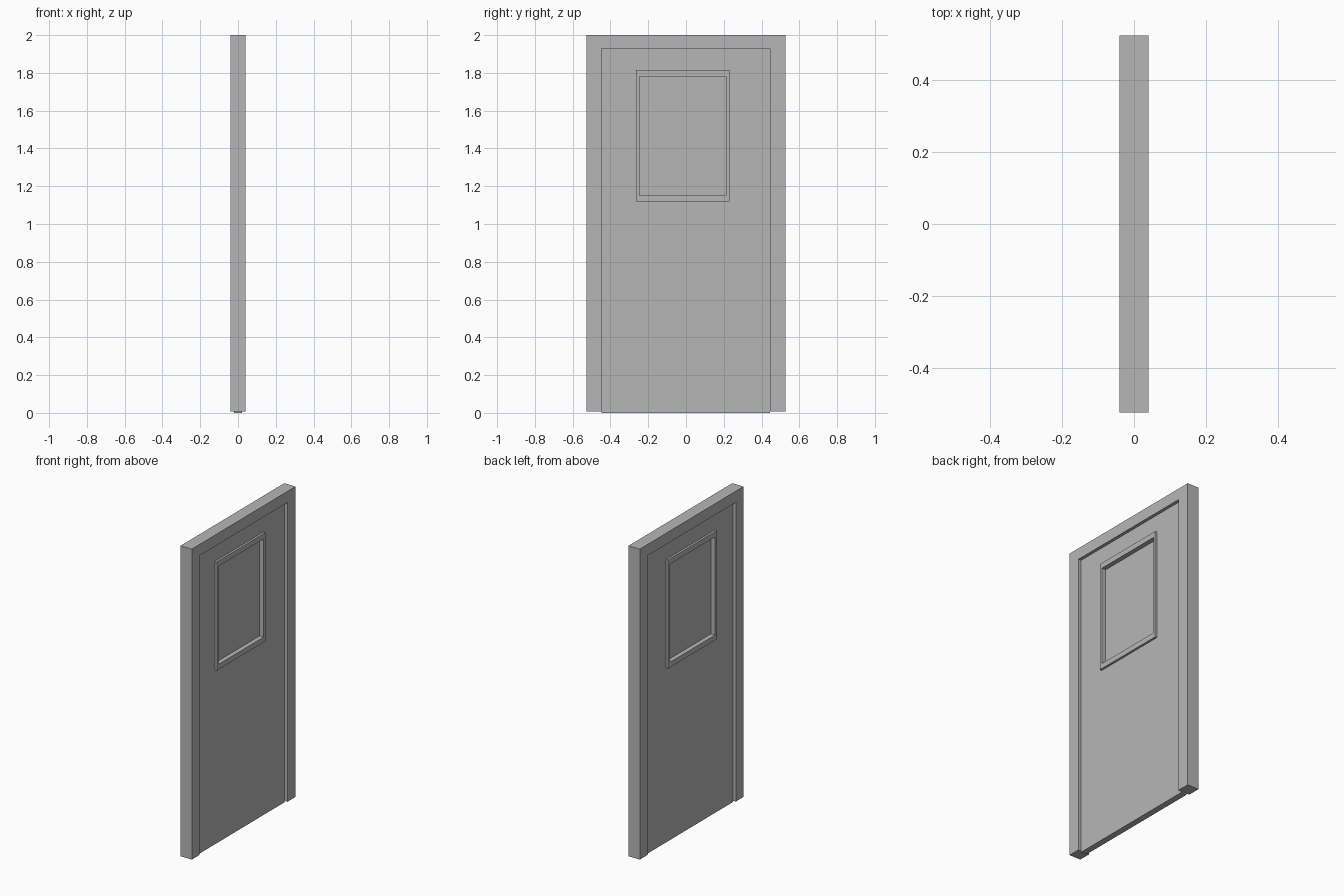
import bpy, bmesh

if "Cube" in bpy.data.objects:
    bpy.data.objects.remove(bpy.data.objects["Cube"])

# Dark grey paint shared by all parts
paint = bpy.data.materials.new("dark_grey")
paint.diffuse_color = (0.47, 0.47, 0.47, 1)
paint.use_nodes = True
paint.node_tree.nodes["Principled BSDF"].inputs["Base Color"].default_value = paint.diffuse_color


def extrude_x(name, points, half, bridge=None):
    """Closed y/z outline extruded symmetrically in x; bridge = inner loop of a ring."""
    bm = bmesh.new()
    outer = [bm.verts.new((-half, y, z)) for y, z in points]
    if bridge:
        inner = [bm.verts.new((-half, y, z)) for y, z in bridge]
        n = len(outer)
        faces = [bm.faces.new((outer[i], outer[(i + 1) % n], inner[(i + 1) % n], inner[i]))
                 for i in range(n)]
    else:
        faces = [bm.faces.new(outer)]
    ext = bmesh.ops.extrude_face_region(bm, geom=faces)
    moved = [v for v in ext["geom"] if isinstance(v, bmesh.types.BMVert)]
    bmesh.ops.translate(bm, verts=moved, vec=(2 * half, 0, 0))
    # the extrude keeps the starting cap; make all normals face out
    bmesh.ops.recalc_face_normals(bm, faces=bm.faces)
    mesh = bpy.data.meshes.new(name)
    bm.to_mesh(mesh)
    bm.free()
    mesh.materials.append(paint)
    obj = bpy.data.objects.new(name, mesh)
    bpy.context.collection.objects.link(obj)
    return obj


def rect(y0, y1, z0, z1):
    return [(y0, z0), (y1, z0), (y1, z1), (y0, z1)]


L, R, TOP = -0.448, 0.444, 1.928      # door opening
W = 0.526                             # half width of the frame
BASE = 0.008                          # underside of the jambs
glass = rect(-0.246, 0.212, 1.152, 1.782)
trim = rect(-0.264, 0.229, 1.119, 1.816)

# Door frame: two jambs and header in one arch profile
extrude_x("door_frame", [(-W, BASE), (L, BASE), (L, TOP), (R, TOP),
                         (R, BASE), (W, BASE), (W, 2.0), (-W, 2.0)], 0.04)

# Door leaf with window opening
extrude_x("door_leaf", rect(L, R, 0.0, TOP), 0.02, trim)

# Raised window trim, proud of the leaf on both sides
extrude_x("window_trim", trim, 0.034, glass)

# Window pane, recessed in the trim
extrude_x("window_pane", glass, 0.005)
